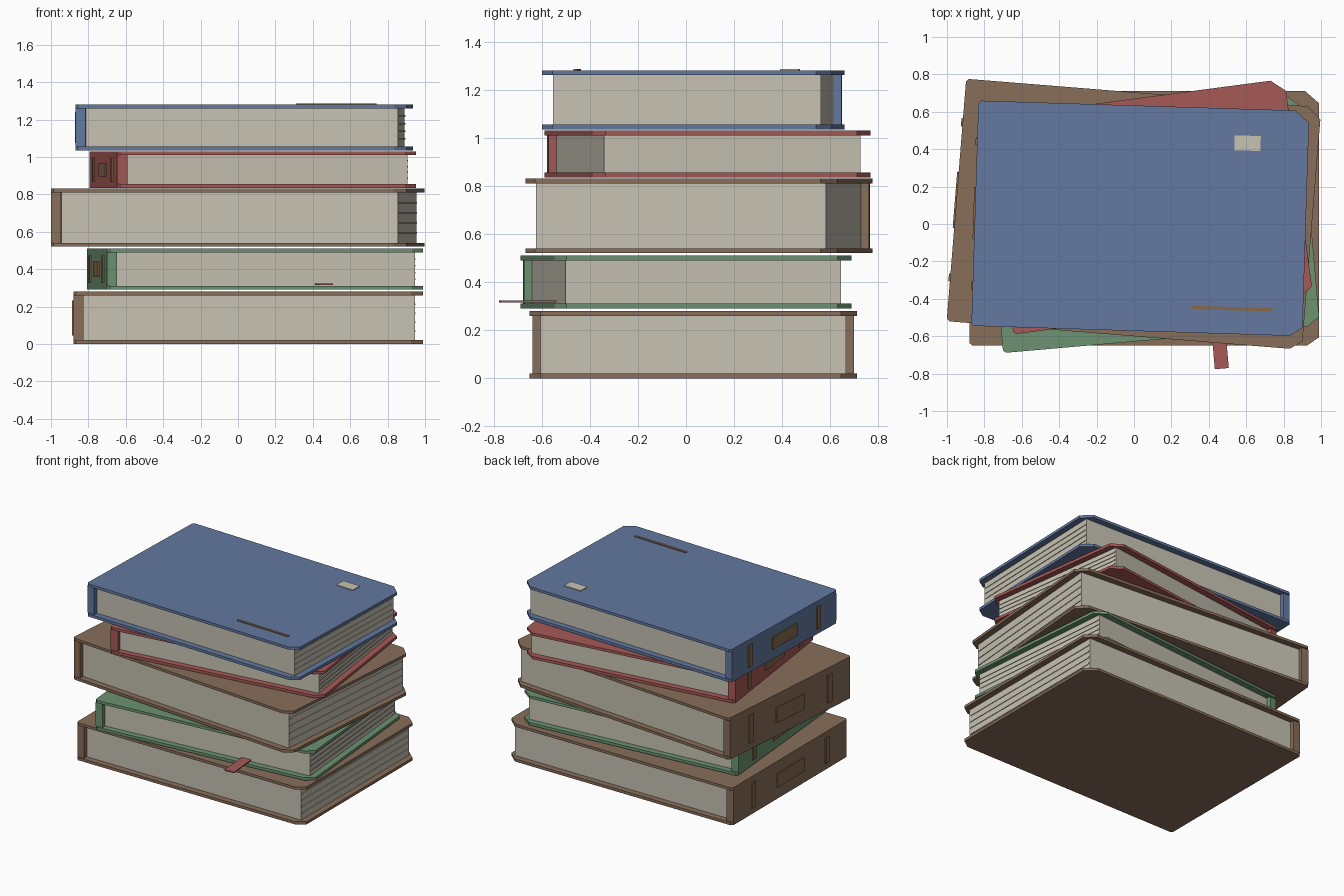
import bpy, bmesh, math
from mathutils import Matrix

if "Cube" in bpy.data.objects:
    bpy.data.objects.remove(bpy.data.objects["Cube"], do_unlink=True)


def material(name, r, g, b):
    m = bpy.data.materials.new(name)
    m.use_nodes = True
    m.diffuse_color = (r, g, b, 1)
    bsdf = m.node_tree.nodes["Principled BSDF"]
    bsdf.inputs["Base Color"].default_value = (r, g, b, 1)
    bsdf.inputs["Roughness"].default_value = 0.8
    return m


BLUE = material("blue cloth", 0.125, 0.19, 0.355)
RED = material("red cloth", 0.38, 0.10, 0.093)
GREEN = material("green cloth", 0.15, 0.29, 0.165)
BROWN = material("brown leather", 0.246, 0.156, 0.102)
TRIM = material("tan trim", 0.24, 0.14, 0.07)
PAPER = material("paper", 0.57, 0.54, 0.45)


def prism(name, outline, z0, z1, mat, frame):
    """Extrude a flat outline from z0 to z1, placed in a book's frame."""
    bm = bmesh.new()
    base = bm.faces.new([bm.verts.new((x, y, z0)) for x, y in outline])
    top = bmesh.ops.extrude_face_region(bm, geom=[base])["geom"]
    verts = [v for v in top if isinstance(v, bmesh.types.BMVert)]
    bmesh.ops.translate(bm, verts=verts, vec=(0, 0, z1 - z0))
    bmesh.ops.recalc_face_normals(bm, faces=bm.faces)
    mesh = bpy.data.meshes.new(name)
    bm.to_mesh(mesh)
    bm.free()
    mesh.materials.append(mat)
    obj = bpy.data.objects.new(name, mesh)
    obj.matrix_world = frame
    bpy.context.collection.objects.link(obj)
    return obj


def box(name, x0, x1, y0, y1, z0, z1, mat, frame):
    return prism(name, [(x0, y0), (x1, y0), (x1, y1), (x0, y1)], z0, z1, mat, frame)


def cover_outline(w, d):
    """Board outline: clipped fore-edge corners, slightly eased spine corners."""
    x, y, e = w / 2, d / 2, 0.015
    return [(-x + e, -y), (x - 0.065, -y), (x, -y + 0.045), (x, y - 0.065),
            (x - 0.075, y), (-x + e, y), (-x, y - e), (-x, -y + e)]


def book(name, centre, angle, w, d, z0, h, cloth):
    frame = (Matrix.Translation((centre[0], centre[1], z0))
             @ Matrix.Rotation(math.radians(angle), 4, "Z"))
    x, y, t = w / 2, d / 2, 0.02
    # boards
    prism(name + "_lower_cover", cover_outline(w, d), 0, t, cloth, frame)
    prism(name + "_upper_cover", cover_outline(w, d), h - t, h, cloth, frame)
    # spine and page block
    box(name + "_spine", -x, -x + 0.055, -y + 0.012, y - 0.012, t, h - t, cloth, frame)
    box(name + "_pages", -x + 0.05, x - 0.045, -y + 0.045, y - 0.045, t, h - t, PAPER, frame)
    # page ridges on the fore edge
    for i in range(1, 5):
        z = t + (h - 2 * t) * i / 5
        box(f"{name}_page_ridge_{i}", x - 0.05, x - 0.04, -y + 0.055, y - 0.055,
            z - 0.004, z + 0.004, PAPER, frame)
    # spine bands and title plate
    parts = [("front_band", -0.32 * d, 0.022, 0.67),
             ("back_band", 0.32 * d, 0.022, 0.67),
             ("title_plate", 0, 0.115 * d, 0.37)]
    for part, yc, half, tall in parts:
        box(f"{name}_{part}", -x - 0.008, -x + 0.001, yc - half, yc + half,
            h * (1 - tall) / 2, h * (1 + tall) / 2, TRIM, frame)
    return frame


# stack from the bottom up
book("bottom_book", (0.055, 0.03), 0, 1.87, 1.36, 0, 0.28, BROWN)
green_frame = book("green_book", (0.093, 0.002), 5, 1.70, 1.24, 0.29, 0.22, GREEN)
book("large_book", (0.0, 0.052), -4.6, 1.905, 1.30, 0.52, 0.31, BROWN)
book("red_book", (0.08, 0.093), 7.5, 1.615, 1.165, 0.835, 0.195, RED)
blue_frame = book("blue_book", (0.034, 0.03), -1.8, 1.77, 1.205, 1.035, 0.245, BLUE)

# ribbon bookmark hanging out of the green book
box("ribbon_bookmark", 0.27, 0.345, -0.805, -0.56, 0.026, 0.034, RED, green_frame)

# paper label and tan stripe on the top cover
box("cover_label", 0.49, 0.63, 0.38, 0.46, 0.244, 0.251, PAPER, blue_frame)
box("cover_stripe", 0.29, 0.72, -0.476, -0.458, 0.244, 0.251, TRIM, blue_frame)
